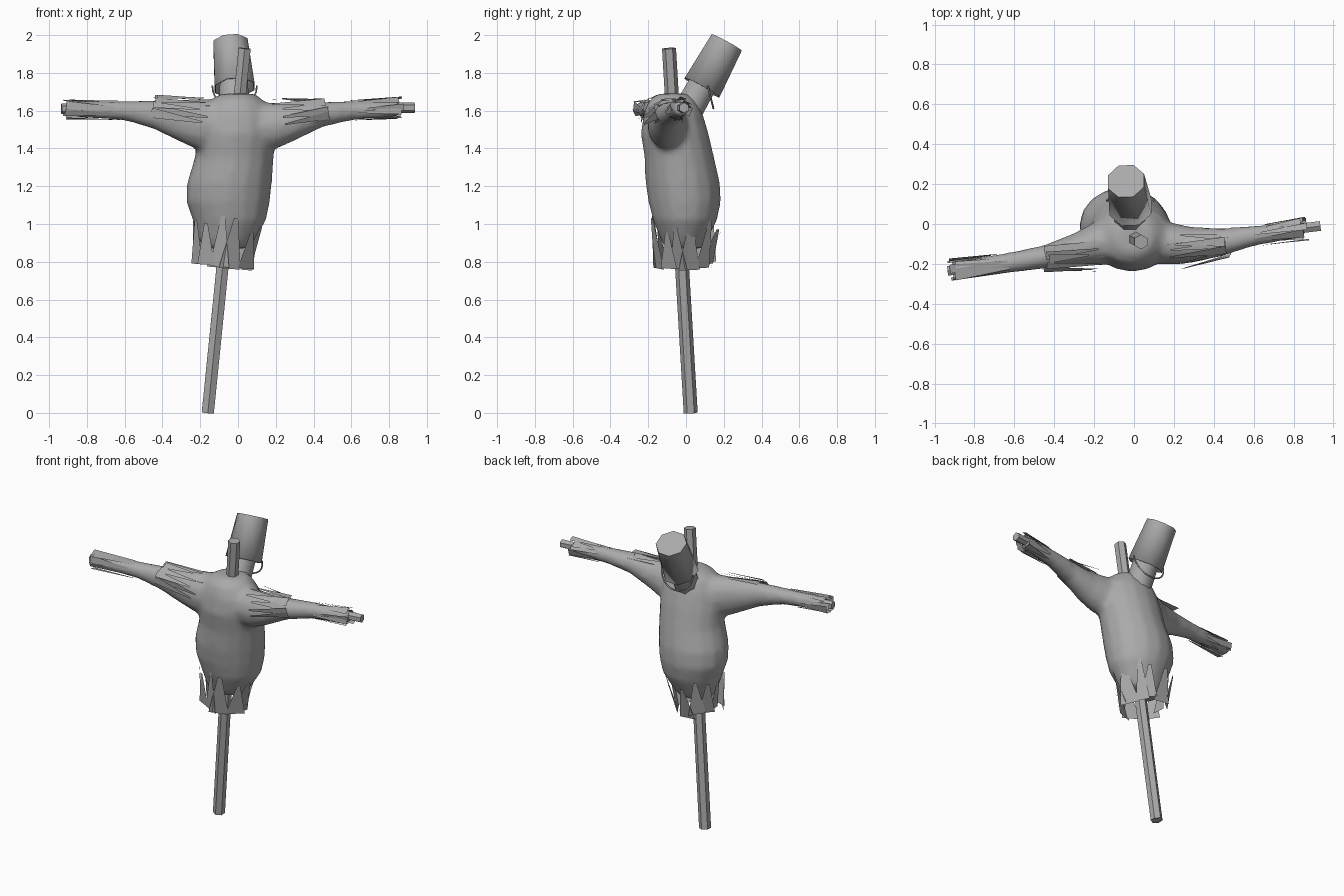
import bpy, bmesh, math, random
from mathutils import Vector

random.seed(4)
cube = bpy.data.objects.get("Cube")
if cube:
    bpy.data.objects.remove(cube, do_unlink=True)

grey = bpy.data.materials.new("plain grey")
grey.use_nodes = True
colour = (0.4, 0.4, 0.4, 1)
grey.diffuse_color = colour
grey.node_tree.nodes["Principled BSDF"].inputs["Base Color"].default_value = colour


def finish(name, bm, smooth=None):
    mesh = bpy.data.meshes.new(name)
    bm.to_mesh(mesh)
    bm.free()
    mesh.materials.append(grey)
    obj = bpy.data.objects.new(name, mesh)
    bpy.context.collection.objects.link(obj)
    if smooth:
        bpy.ops.object.select_all(action='DESELECT')
        obj.select_set(True)
        bpy.context.view_layer.objects.active = obj
        bpy.ops.object.shade_smooth_by_angle(angle=math.radians(smooth))
    return obj


def frame(d):
    """Two directions across d: one level, one upward."""
    side = Vector((1, 0, 0)) if abs(d.z) > 0.8 else d.cross(Vector((0, 0, 1)))
    side = (side - d * side.dot(d)).normalized()
    return side, side.cross(d)


def ring(bm, c, u, v, n, turn=0.0):
    angles = [math.tau * (i + turn) / n for i in range(n)]
    return [bm.verts.new(Vector(c) + u * math.cos(a) + v * math.sin(a)) for a in angles]


def skin(bm, rings, start_cap=True, end_cap=True):
    for a, b in zip(rings, rings[1:]):
        for i in range(len(a)):
            j = (i + 1) % len(a)
            bm.faces.new((a[i], a[j], b[j], b[i]))
    if start_cap:
        bm.faces.new(rings[0][::-1])
    if end_cap:
        bm.faces.new(rings[-1])


def tube(name, p0, p1, r0, r1, n, start_cap=True):
    bm = bmesh.new()
    p0, p1 = Vector(p0), Vector(p1)
    u, v = frame((p1 - p0).normalized())
    skin(bm, [ring(bm, p, u * r, v * r, n, 0.5) for p, r in ((p0, r0), (p1, r1))], start_cap)
    bmesh.ops.recalc_face_normals(bm, faces=bm.faces)
    return finish(name, bm, 55)


def strips(name, p0, p1, r0, r1, count, width, arc=(0, 360)):
    """Ragged strips along an axis, narrow at p0 and wide at p1."""
    bm = bmesh.new()
    p0, p1 = Vector(p0), Vector(p1)
    axis = p1 - p0
    u, v = frame(axis.normalized())
    for i in range(count):
        a = math.radians(arc[0] + (arc[1] - arc[0]) * (i + random.uniform(0.2, 0.8)) / count)
        out = u * math.cos(a) + v * math.sin(a)
        across = (v * math.cos(a) - u * math.sin(a) + out * random.uniform(-0.4, 0.4)).normalized()
        tip = p0 + axis * random.uniform(0, 0.3) + out * r0 * random.uniform(0.95, 1.1)
        end = p1 - axis * random.uniform(0, 0.12) + out * r1 * random.uniform(0.85, 1.1)
        w = width * random.uniform(0.7, 1.1) / 2
        corners = (tip - across * w * 0.2, tip + across * w * 0.2, end + across * w, end - across * w)
        bm.faces.new([bm.verts.new(c) for c in corners])
    return finish(name, bm)


# Stuffed body: torso and both arms blended into one skin
X, Y, Z = Vector((1, 0, 0)), Vector((0, 1, 0)), Vector((0, 0, 1))
torso = [  # height, left-right limits, front-back limits
    (0.87, -0.18, 0.05, -0.11, 0.09), (0.92, -0.21, 0.09, -0.135, 0.115),
    (1.02, -0.24, 0.15, -0.175, 0.165), (1.12, -0.275, 0.17, -0.2, 0.185),
    (1.22, -0.27, 0.18, -0.215, 0.18), (1.35, -0.23, 0.19, -0.22, 0.15),
    (1.48, -0.22, 0.2, -0.24, 0.12), (1.58, -0.2, 0.19, -0.225, 0.09),
    (1.65, -0.16, 0.14, -0.2, 0.06), (1.69, -0.09, 0.09, -0.15, 0.02)]
right_arm = [  # x, centre y and z, radii in y and z
    (-0.05, -0.08, 1.52, 0.12, 0.13), (-0.2, -0.1, 1.525, 0.11, 0.14),
    (-0.3, -0.13, 1.545, 0.085, 0.115), (-0.45, -0.165, 1.58, 0.06, 0.077),
    (-0.6, -0.19, 1.6, 0.053, 0.053), (-0.88, -0.23, 1.61, 0.045, 0.043)]
left_arm = [
    (0.05, -0.08, 1.52, 0.12, 0.12), (0.2, -0.1, 1.52, 0.105, 0.125),
    (0.3, -0.105, 1.54, 0.09, 0.1), (0.45, -0.09, 1.58, 0.07, 0.067),
    (0.6, -0.06, 1.6, 0.052, 0.053), (0.86, -0.025, 1.61, 0.04, 0.042)]
bm = bmesh.new()
skin(bm, [ring(bm, ((a + b) / 2, (c + d) / 2, z), X * (b - a) / 2, Y * (d - c) / 2, 16)
          for z, a, b, c, d in torso])
for arm in (right_arm, left_arm):
    skin(bm, [ring(bm, (x, y, z), Y * ry, Z * rz, 12) for x, y, z, ry, rz in arm])
bmesh.ops.recalc_face_normals(bm, faces=bm.faces)
body = finish("stuffed_body", bm)
remesh = body.modifiers.new("blend", 'REMESH')
remesh.mode = 'VOXEL'
remesh.voxel_size = 0.018
remesh.use_smooth_shade = True
soften = body.modifiers.new("soften", 'SMOOTH')
soften.factor = 0.5
soften.iterations = 5

# Leaning post and crossbar
tube("post", (-0.16, 0.025, 0), (0.035, -0.09, 1.93), 0.037, 0.037, 6)
tube("crossbar", (-0.935, -0.235, 1.61), (0.935, -0.01, 1.615), 0.028, 0.028, 6)

# Bucket head, tipped backwards over a short neck
rim, base = Vector((-0.018, 0.085, 1.722)), Vector((-0.04, 0.215, 1.96))
tube("neck", (-0.02, 0.0, 1.58), (-0.022, 0.105, 1.77), 0.085, 0.08, 8)
bucket = tube("bucket", rim, base, 0.114, 0.098, 8, start_cap=False)
wall = bucket.modifiers.new("wall", 'SOLIDIFY')
wall.thickness = 0.006

# Bucket handle hanging below the rim
curve = bpy.data.curves.new("bucket_handle", 'CURVE')
curve.dimensions = '3D'
curve.bevel_depth = 0.005
curve.bevel_resolution = 1
spline = curve.splines.new('POLY')
steps = 12
spline.points.add(steps)
down = Vector((0, 0.03, -0.12))
for i, point in enumerate(spline.points):
    a = math.pi * i / steps
    point.co = (*(rim + Vector((0, 0.03, 0.01)) + X * 0.118 * math.cos(a) + down * math.sin(a)), 1)
curve.materials.append(grey)
bpy.context.collection.objects.link(bpy.data.objects.new("bucket_handle", curve))

# Ragged hem, cuffs and shoulder tufts
strips("waist_rags", (-0.06, -0.005, 1.05), (-0.085, -0.005, 0.765), 0.18, 0.14, 13, 0.12)
strips("right_cuff", (-0.62, -0.195, 1.6), (-0.93, -0.235, 1.61), 0.05, 0.052, 10, 0.05)
strips("left_cuff", (0.6, -0.06, 1.6), (0.87, -0.02, 1.61), 0.05, 0.055, 10, 0.05)
strips("right_shoulder_tuft", (-0.17, -0.12, 1.55), (-0.47, -0.16, 1.6), 0.11, 0.075, 7, 0.05, (60, 200))
strips("left_shoulder_tuft", (0.16, -0.11, 1.54), (0.48, -0.09, 1.59), 0.11, 0.07, 8, 0.05, (-50, 130))
